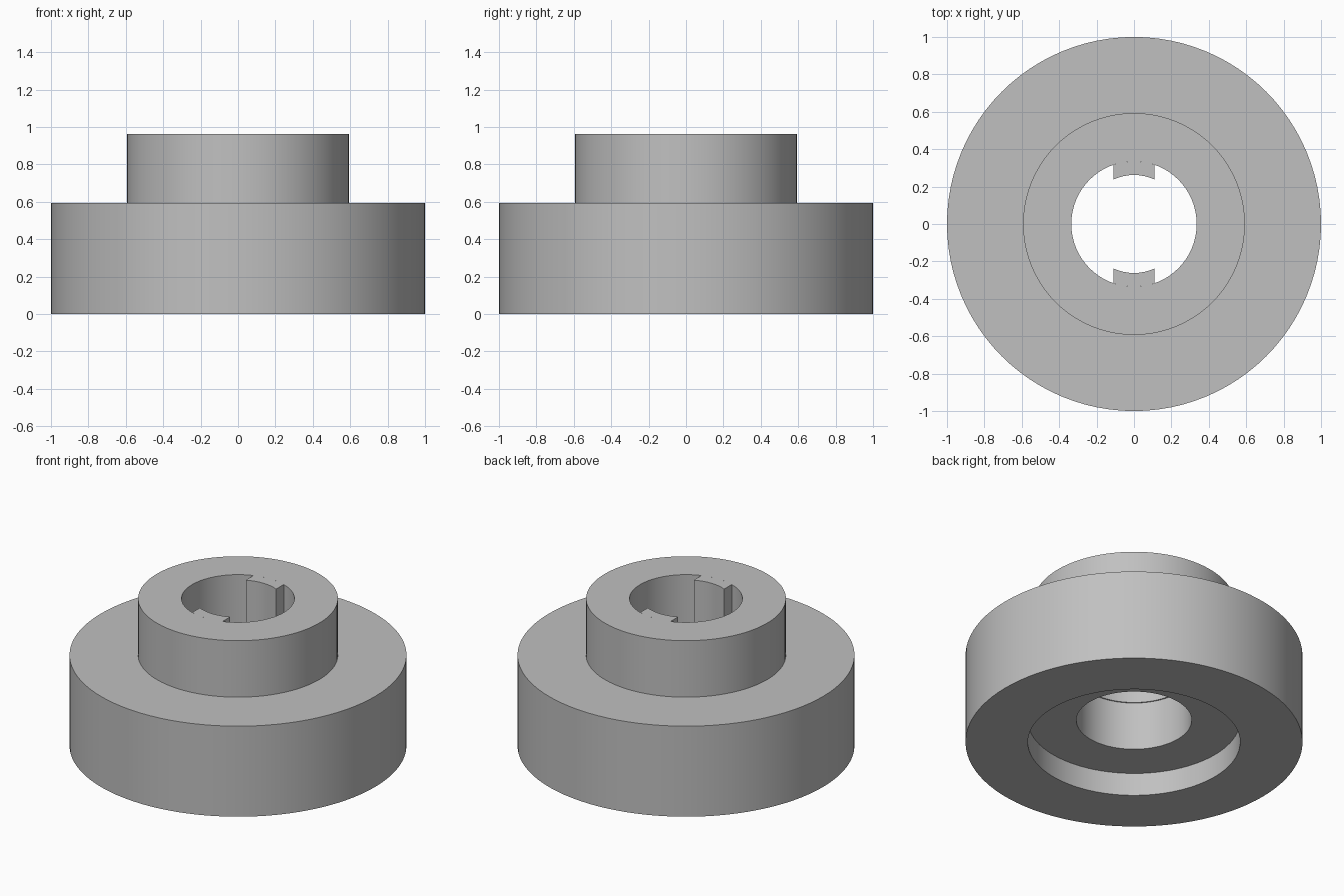
import bpy, bmesh, math

SEGMENTS = 96
BORE = 0.335        # upper bore radius
KEY_INNER = 0.262   # radius of the key tips
KEY_HALF = 0.11     # half width of a key
TOP = 0.963
SHOULDER = 0.593

cube = bpy.data.objects.get("Cube")
if cube:
    bpy.data.objects.remove(cube, do_unlink=True)

grey = bpy.data.materials.new("plain grey")
grey.use_nodes = True
colour = (0.53, 0.53, 0.53, 1)
grey.diffuse_color = colour
grey.node_tree.nodes["Principled BSDF"].inputs["Base Color"].default_value = colour


def finish(bm, name):
    bmesh.ops.recalc_face_normals(bm, faces=bm.faces)
    mesh = bpy.data.meshes.new(name)
    bm.to_mesh(mesh)
    bm.free()
    mesh.materials.append(grey)
    obj = bpy.data.objects.new(name, mesh)
    bpy.context.collection.objects.link(obj)
    return obj


def lathe(name, profile):
    """Spin a closed (radius, height) outline around z."""
    bm = bmesh.new()
    verts = [bm.verts.new((r, 0, z)) for r, z in profile]
    edges = [bm.edges.new((a, b)) for a, b in zip(verts, verts[1:] + verts[:1])]
    bmesh.ops.spin(bm, geom=verts + edges, cent=(0, 0, 0), axis=(0, 0, 1),
                   angle=math.tau, steps=SEGMENTS, use_merge=True)
    bmesh.ops.remove_doubles(bm, verts=bm.verts, dist=0.0001)
    return finish(bm, name)


def key(name, side):
    """Prism between the bore wall and a concentric inner arc."""
    bm = bmesh.new()
    steps = 8
    xs = [KEY_HALF * (2 * i / steps - 1) for i in range(steps + 1)]

    def arc(r, values):
        return [(x, side * math.sqrt(r * r - x * x)) for x in values]

    outline = arc(KEY_INNER, xs) + arc(BORE, xs[::-1])
    face = bm.faces.new([bm.verts.new((x, y, SHOULDER)) for x, y in outline])
    out = bmesh.ops.extrude_face_region(bm, geom=[face], use_keep_orig=True)
    moved = [v for v in out["geom"] if isinstance(v, bmesh.types.BMVert)]
    bmesh.ops.translate(bm, verts=moved, vec=(0, 0, TOP - SHOULDER))
    return finish(bm, name)


# Flange and hub with a recess underneath and a slightly stepped bore
body = lathe("flanged_hub", [
    (0.63, 0), (1, 0), (1, SHOULDER), (SHOULDER, SHOULDER), (SHOULDER, TOP),
    (BORE, TOP), (BORE, 0.466), (0.342, 0.466), (0.342, 0.15), (0.63, 0.15)])

# Two drive keys facing each other in the bore
parts = [body, key("front_key", -1), key("back_key", 1)]

# Smooth round walls, sharp rims
bpy.ops.object.select_all(action='DESELECT')
for part in parts:
    part.select_set(True)
bpy.context.view_layer.objects.active = body
bpy.ops.object.shade_smooth_by_angle(angle=math.radians(30))
